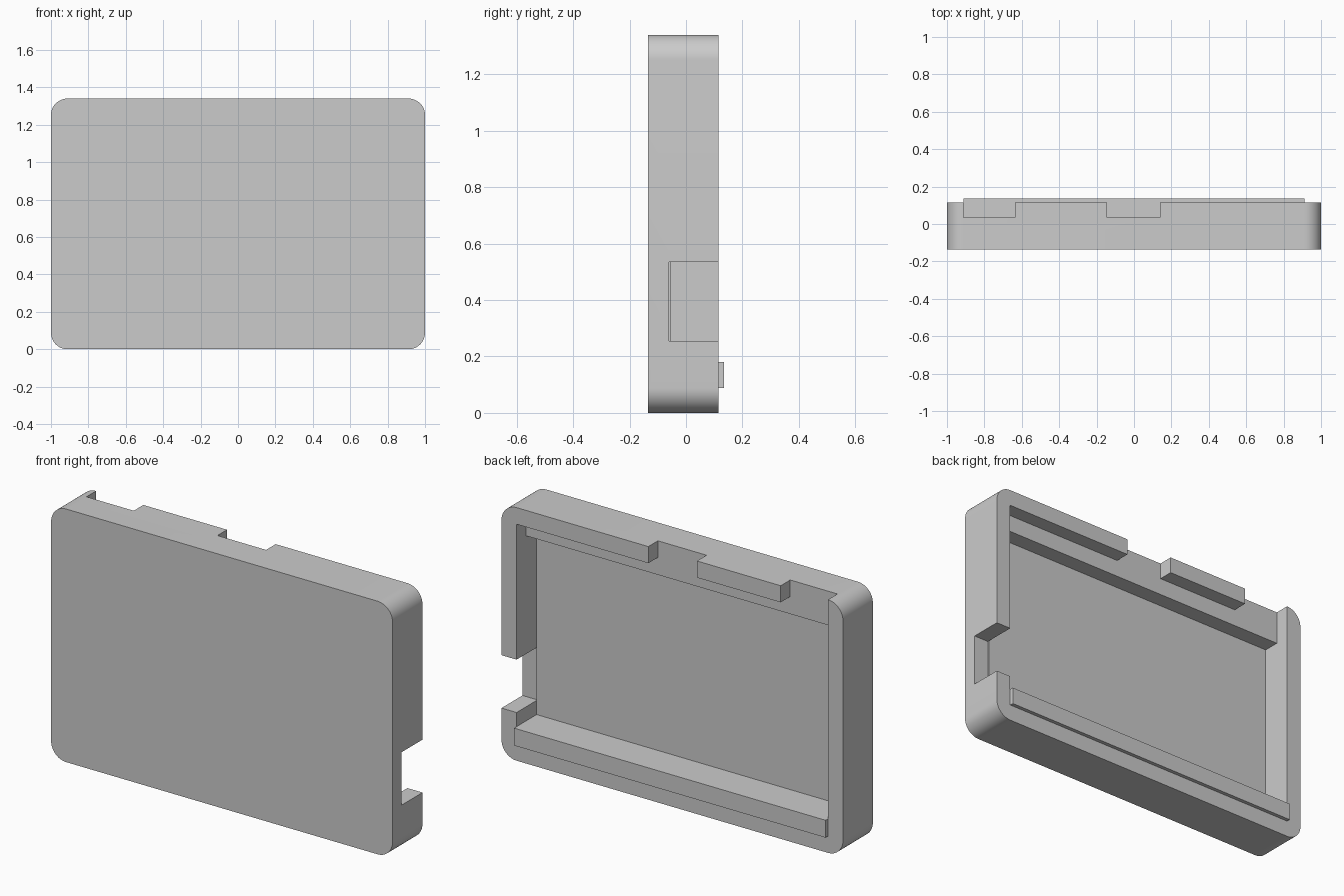
import bpy, bmesh, math

if "Cube" in bpy.data.objects:
    bpy.data.objects.remove(bpy.data.objects["Cube"])

HEIGHT, RADIUS = 1.34, 0.088
FRONT, RIM, RIDGE = -0.135, 0.115, 0.135
INNER, LEDGE, FLOOR = 0.912, 0.035, -0.053
BEYOND = 0.3

grey = bpy.data.materials.new("plain_grey")
grey.use_nodes = True
colour = (0.6, 0.6, 0.6, 1)
grey.diffuse_color = colour
grey.node_tree.nodes["Principled BSDF"].inputs["Base Color"].default_value = colour


def make_object(name, bm):
    bmesh.ops.recalc_face_normals(bm, faces=bm.faces)
    mesh = bpy.data.meshes.new(name)
    bm.to_mesh(mesh)
    bm.free()
    mesh.materials.append(grey)
    obj = bpy.data.objects.new(name, mesh)
    bpy.context.collection.objects.link(obj)
    return obj


def box(name, xs, ys, zs):
    bm = bmesh.new()
    bmesh.ops.create_cube(bm, size=1)
    for v in bm.verts:
        v.co = [span[0] if c < 0 else span[1] for c, span in zip(v.co, (xs, ys, zs))]
    return make_object(name, bm)


def rounded_slab(name, steps=12):
    bm = bmesh.new()
    ring = []
    corners = ((1, 1), (-1, 1), (-1, -1), (1, -1))
    for i, (sx, sz) in enumerate(corners):
        for k in range(steps + 1):
            a = math.pi / 2 * (i + k / steps)
            x = sx * (1 - RADIUS) + RADIUS * math.cos(a)
            z = HEIGHT / 2 + sz * (HEIGHT / 2 - RADIUS) + RADIUS * math.sin(a)
            ring.append(bm.verts.new((x, FRONT, z)))
    face = bm.faces.new(ring)
    result = bmesh.ops.extrude_face_region(bm, geom=[face])
    for v in result["geom"]:
        if isinstance(v, bmesh.types.BMVert):
            v.co.y = RIM
    return make_object(name, bm)


def activate(obj):
    bpy.ops.object.select_all(action="DESELECT")
    obj.select_set(True)
    bpy.context.view_layer.objects.active = obj


def cut(obj, xs, ys, zs):
    tool = box("cutter", xs, ys, zs)
    tool.hide_render = True
    mod = obj.modifiers.new("cut", "BOOLEAN")
    mod.operation, mod.solver, mod.object = "DIFFERENCE", "EXACT", tool
    activate(obj)
    bpy.ops.object.modifier_apply(modifier=mod.name)
    bpy.data.objects.remove(tool)


# Tray body with an open back
tray = rounded_slab("tray")
cut(tray, (-INNER, INNER), (FLOOR, BEYOND), (0.18, 1.16))
# Shallow ledge below the top wall
cut(tray, (-INNER, INNER), (LEDGE, BEYOND), (1.1, 1.252))
# Two notches through the top wall
for left, right in ((-INNER, -0.635), (-0.145, 0.14)):
    cut(tray, (left, right), (LEDGE, BEYOND), (1.2, 1.5))
# Side opening
cut(tray, (INNER, 1.2), (-0.06, BEYOND), (0.255, 0.535))
activate(tray)
bpy.ops.object.shade_smooth_by_angle(angle=math.radians(30))

# Raised strip along the lower rim
box("lower_ridge", (-INNER, INNER), (RIM - 0.02, RIDGE), (0.088, 0.18))
